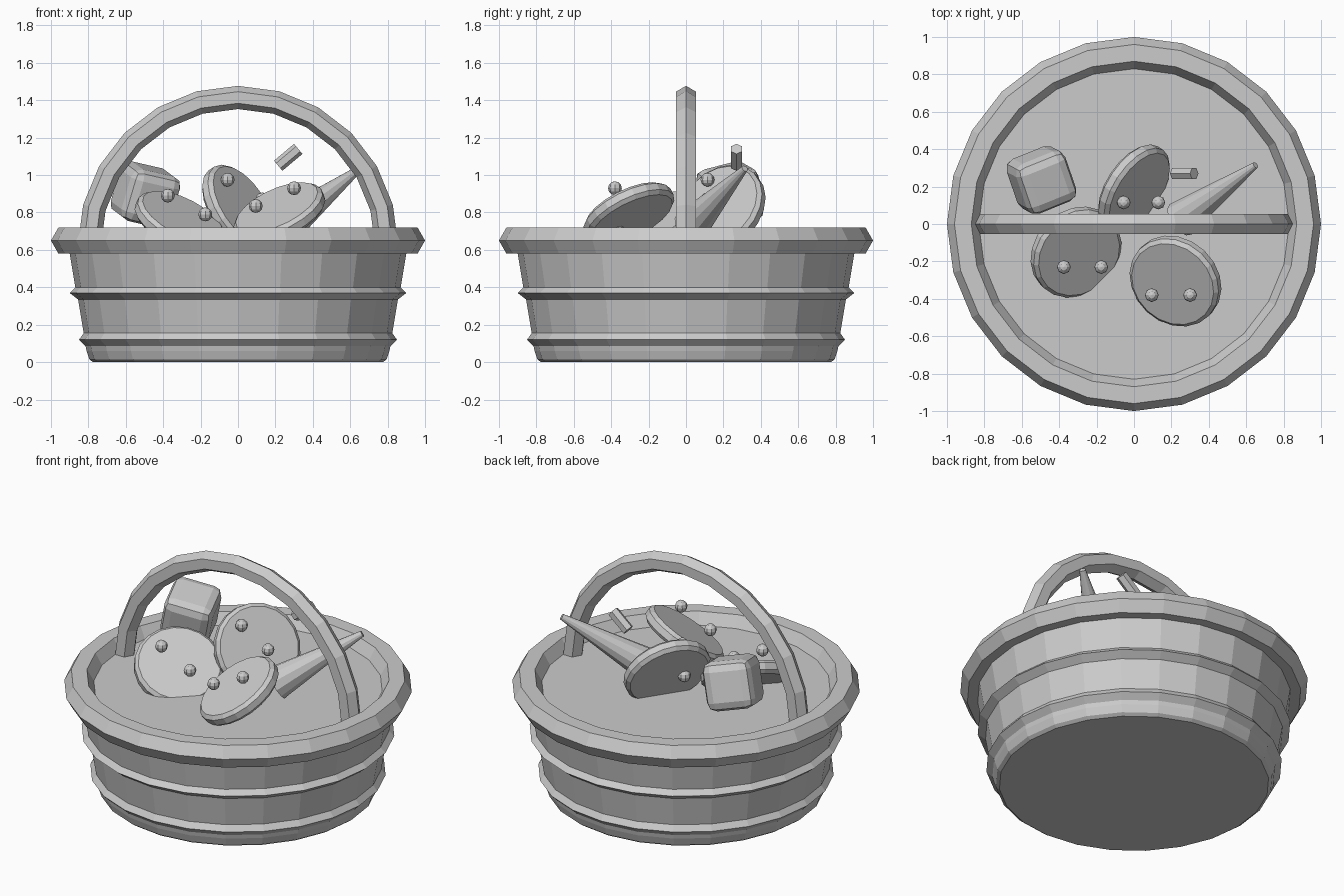
import bpy, bmesh, math
from mathutils import Vector, Matrix, Euler

if "Cube" in bpy.data.objects:
    bpy.data.objects.remove(bpy.data.objects["Cube"])

grey = bpy.data.materials.new("plain_grey")
grey.diffuse_color = (0.6, 0.6, 0.6, 1)
grey.use_nodes = True
grey.node_tree.nodes["Principled BSDF"].inputs["Base Color"].default_value = grey.diffuse_color


def finish(bm, name, matrix=Matrix()):
    bmesh.ops.recalc_face_normals(bm, faces=bm.faces)
    me = bpy.data.meshes.new(name)
    bm.to_mesh(me)
    bm.free()
    me.materials.append(grey)
    ob = bpy.data.objects.new(name, me)
    ob.matrix_world = matrix
    bpy.context.collection.objects.link(ob)
    return ob


def bevel(bm, width, segments, edges):
    bmesh.ops.bevel(bm, geom=edges, offset=width, segments=segments,
                    affect='EDGES', profile=0.5)


def lathe(name, profile, sides=24):
    """Closed solid of revolution with flat caps at both profile ends."""
    bm = bmesh.new()
    rings = []
    for r, z in profile:
        rings.append([bm.verts.new((r * math.cos(2 * math.pi * i / sides),
                                    r * math.sin(2 * math.pi * i / sides), z))
                      for i in range(sides)])
    for a, b in zip(rings, rings[1:]):
        for i in range(sides):
            j = (i + 1) % sides
            bm.faces.new((a[i], a[j], b[j], b[i]))
    bm.faces.new(rings[0])
    bm.faces.new(rings[-1])
    return finish(bm, name)


def aim(centre, direction):
    """Place local z along a direction."""
    rot = Vector(direction).to_track_quat('Z', 'Y').to_matrix().to_4x4()
    return Matrix.Translation(centre) @ rot


def rod(name, start, end, r1, r2, sides):
    start, end = Vector(start), Vector(end)
    bm = bmesh.new()
    bmesh.ops.create_cone(bm, cap_ends=True, segments=sides, radius1=r1,
                          radius2=r2, depth=(end - start).length)
    return finish(bm, name, aim((start + end) / 2, end - start))


# Basket body with two raised hoops, a thick rim and a shallow filled inside
lathe("basket", [
    (0.775, 0.0), (0.795, 0.015), (0.81, 0.06), (0.815, 0.085),
    (0.85, 0.12), (0.825, 0.155), (0.855, 0.335), (0.90, 0.37),
    (0.87, 0.40), (0.90, 0.58), (0.96, 0.58), (1.0, 0.65),
    (0.96, 0.72), (0.87, 0.72), (0.83, 0.65)])

# Arched handle: six-sided section swept over a half circle
bm = bmesh.new()
rings = []
for i in range(13):
    a = math.pi * i / 12
    ring = []
    for k in range(6):
        b = math.pi * k / 3
        r = 0.795 + 0.062 * math.cos(b)
        ring.append(bm.verts.new((r * math.cos(a), 0.062 * math.sin(b),
                                  0.62 + r * math.sin(a))))
    rings.append(ring)
for p, q in zip(rings, rings[1:]):
    for k in range(6):
        m = (k + 1) % 6
        bm.faces.new((p[k], p[m], q[m], q[k]))
bm.faces.new(rings[0])
bm.faces.new(rings[-1])
finish(bm, "handle")

# Tilted round biscuits with softened rims
for name, centre, normal in (
        ("left_biscuit", (-0.31, -0.15, 0.745), (0.41, -0.41, 0.81)),
        ("right_biscuit", (0.222, -0.305, 0.795), (-0.385, -0.41, 0.826)),
        ("back_biscuit", (0.0, 0.19, 0.82), (0.73, -0.48, 0.48))):
    bm = bmesh.new()
    bmesh.ops.create_cone(bm, cap_ends=True, segments=20, radius1=0.258,
                          radius2=0.258, depth=0.08)
    rim = [e for e in bm.edges
           if abs(e.verts[0].co.z - e.verts[1].co.z) < 1e-4]
    bevel(bm, 0.02, 1, rim)
    finish(bm, name, aim(centre, normal))

# Small beads around each biscuit
beads = [(-0.375, -0.23, 0.89), (-0.175, -0.23, 0.79), (-0.30, -0.21, 0.70),
         (0.095, -0.38, 0.835), (0.30, -0.38, 0.93), (0.20, -0.37, 0.715),
         (-0.055, 0.115, 0.975), (0.13, 0.115, 0.87), (-0.08, 0.13, 0.785)]
for i, pos in enumerate(beads):
    bm = bmesh.new()
    bmesh.ops.create_uvsphere(bm, u_segments=8, v_segments=6, radius=0.037)
    finish(bm, f"bead_{i + 1}", Matrix.Translation(pos))

# Rounded block
bm = bmesh.new()
bmesh.ops.create_cube(bm, size=0.29)
bevel(bm, 0.055, 2, bm.edges[:])
turn = Euler([math.radians(d) for d in (14, 12, 22)]).to_matrix().to_4x4()
finish(bm, "rounded_block", Matrix.Translation((-0.495, 0.235, 0.895)) @ turn)

# Tapered cone and little six-sided stick
rod("cone", (0.25, 0.025, 0.725), (0.65, 0.315, 1.035), 0.10, 0.018, 12)
rod("stick", (0.215, 0.27, 1.05), (0.322, 0.27, 1.14), 0.035, 0.035, 6)
